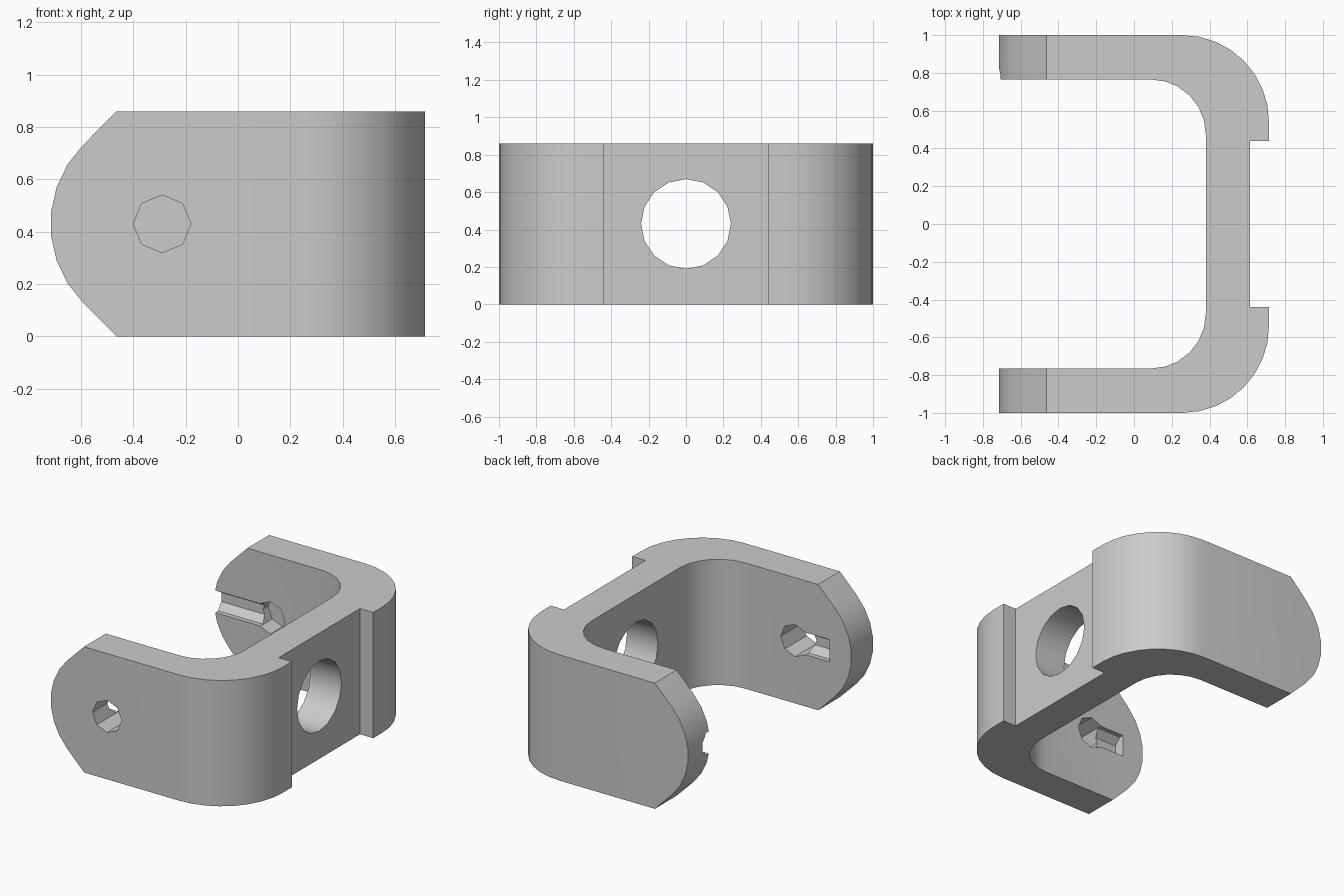
import bpy, bmesh, math
from mathutils import Vector

if "Cube" in bpy.data.objects:
    bpy.data.objects.remove(bpy.data.objects["Cube"], do_unlink=True)

WALL = 0.235
HEIGHT = 0.86
MID = HEIGHT / 2
PIN_X = -0.29
END = 0.715

gray = bpy.data.materials.new("plain_gray")
gray.use_nodes = True
gray.diffuse_color = (0.6, 0.6, 0.6, 1)
gray.node_tree.nodes["Principled BSDF"].inputs["Base Color"].default_value = (0.6, 0.6, 0.6, 1)


def arc(cx, cy, r, start, stop, steps):
    angles = [math.radians(start + (stop - start) * i / steps) for i in range(steps + 1)]
    return [(cx + r * math.cos(a), cy + r * math.sin(a)) for a in angles]


def prism(name, points, axis, low, high):
    """Extrude a 2D outline along an axis; the outline uses the other two axes in order."""
    bm = bmesh.new()

    def place(p, h):
        co = list(p)
        co.insert(axis, h)
        return Vector(co)

    face = bm.faces.new([bm.verts.new(place(p, low)) for p in points])
    ext = bmesh.ops.extrude_face_region(bm, geom=[face])
    move = place((0, 0), high - low)
    bmesh.ops.translate(bm, verts=[v for v in ext["geom"] if isinstance(v, bmesh.types.BMVert)], vec=move)
    bmesh.ops.recalc_face_normals(bm, faces=bm.faces)
    mesh = bpy.data.meshes.new(name)
    bm.to_mesh(mesh)
    bm.free()
    mesh.materials.append(gray)
    obj = bpy.data.objects.new(name, mesh)
    bpy.context.collection.objects.link(obj)
    return obj


def ring(cx, cy, r, sides):
    return arc(cx, cy, r, 0, 360, sides)[:-1]


def cut(target, cutter, operation="DIFFERENCE"):
    cutter.hide_render = True
    mod = target.modifiers.new(cutter.name, "BOOLEAN")
    mod.object = cutter
    mod.operation = operation
    mod.solver = "EXACT"
    bpy.context.view_layer.objects.active = target
    bpy.ops.object.modifier_apply(modifier=mod.name)
    bpy.data.objects.remove(cutter, do_unlink=True)


# U-shaped body: half the plan outline, mirrored across y
half = [(0.615, 0.44), (END, 0.44)]
half += arc(0.255, 0.54, 0.46, 0, 90, 8)
half += [(-END, 1), (-END, 1 - WALL)]
half += arc(0.09, 0.475, 0.29, 90, 0, 6)
outline = half + [(x, -y) for x, y in reversed(half)]
bracket = prism("bracket", outline, 2, 0, HEIGHT)

# Rounded arm ends with sloping corners
side = [(1, HEIGHT + 0.1), (-0.365, HEIGHT + 0.1)]
side += arc(PIN_X, MID, 0.427, 135, 225, 7)
side += [(-0.365, -0.1), (1, -0.1)]
cut(bracket, prism("end_shape", side, 1, -1.1, 1.1), "INTERSECT")

# Round opening in the back wall
cut(bracket, prism("wall_hole", ring(0, MID, 0.24, 16), 0, 0.2, 0.9))

# Pin hole through the front arm, blind pocket in the rear arm
inner = 1 - WALL
cut(bracket, prism("pin_hole", ring(PIN_X, MID, 0.11, 8), 1, -1.1, inner + 0.13))

# Grooves on the inner faces: short in front, running out of the end at the rear
for name, y, start in (("front_groove", -inner, -0.55), ("rear_groove", inner, -0.9)):
    groove = [(y + r, z) for r, z in arc(0, MID, 0.082, 22.5, 337.5, 7)]
    cut(bracket, prism(name, groove, 0, start, PIN_X))

# Smooth bends with crisp edges
bpy.ops.object.select_all(action="DESELECT")
bracket.select_set(True)
bpy.context.view_layer.objects.active = bracket
bpy.ops.object.shade_smooth_by_angle(angle=math.radians(30))
